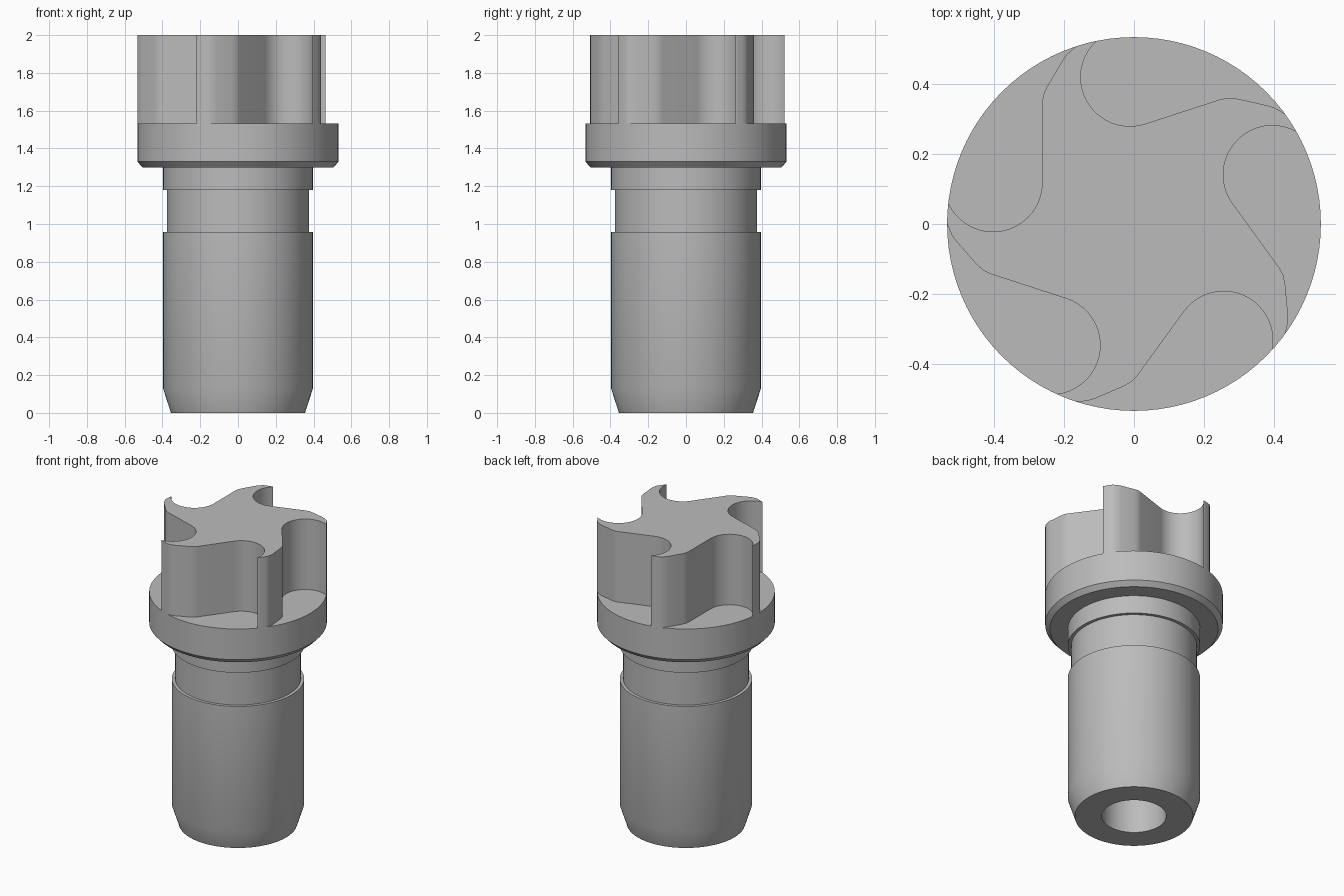
import bpy, bmesh, math
from math import cos, sin, radians, tau
from mathutils import Matrix, Vector

cube = bpy.data.objects.get("Cube")
if cube:
    bpy.data.objects.remove(cube, do_unlink=True)

RIM, DECK, TOP = 0.533, 1.533, 2.0

steel = bpy.data.materials.new("grey steel")
steel.use_nodes = True
colour = (0.5, 0.5, 0.5, 1)
steel.diffuse_color = colour
steel.node_tree.nodes["Principled BSDF"].inputs["Base Color"].default_value = colour


def finish(bm, name):
    bmesh.ops.recalc_face_normals(bm, faces=bm.faces)
    mesh = bpy.data.meshes.new(name)
    bm.to_mesh(mesh)
    bm.free()
    mesh.materials.append(steel)
    ob = bpy.data.objects.new(name, mesh)
    bpy.context.collection.objects.link(ob)
    bpy.ops.object.select_all(action="DESELECT")
    ob.select_set(True)
    bpy.context.view_layer.objects.active = ob
    bpy.ops.object.shade_smooth_by_angle(angle=radians(30))


def lathe(name, profile, steps=96):
    bm = bmesh.new()
    verts = [bm.verts.new((r, 0, z)) for r, z in profile]
    edges = [bm.edges.new(pair) for pair in zip(verts, verts[1:])]
    bmesh.ops.spin(bm, geom=verts + edges, axis=(0, 0, 1), cent=(0, 0, 0),
                   angle=tau, steps=steps, use_merge=True)
    bmesh.ops.remove_doubles(bm, verts=bm.verts, dist=1e-5)
    finish(bm, name)


def arc(cx, cy, r, start, end, steps):
    angles = [radians(start + (end - start) * i / steps) for i in range(steps + 1)]
    return [Vector((cx + r * cos(a), cy + r * sin(a), 0)) for a in angles]


# Shank with blind bore, retaining groove and chamfered flange
lathe("shank_and_flange", [
    (0, 0.8), (0.194, 0.8), (0.194, 0), (0.355, 0), (0.397, 0.13),
    (0.397, 0.957), (0.377, 0.957), (0.377, 1.18), (0.397, 1.18),
    (0.397, 1.3), (0.505, 1.3), (RIM, 1.33), (RIM, DECK), (0, DECK)])

# One flute of the cutter: hooked pocket, straight flank, rounded tooth tip, rim
flute = arc(-0.402, 0.118, 0.14, 205, 360, 20)
flute += [Vector((x, y, 0)) for x, y in (
    (-0.262, 0.345), (-0.259, 0.368), (-0.248, 0.392),
    (-0.203, 0.468), (-0.191, 0.484), (-0.177, 0.497))]
flute += arc(0, 0, RIM, 108, 102, 3)

# Five-toothed cutter head, made from turned copies of the flute
bm = bmesh.new()
outline = []
for k in range(5):
    turn = Matrix.Rotation(-k * tau / 5, 3, "Z")
    outline += [turn @ p for p in flute]
low = [bm.verts.new((p.x, p.y, DECK)) for p in outline]
high = [bm.verts.new((p.x, p.y, TOP)) for p in outline]
n = len(outline)
for i in range(n):
    j = (i + 1) % n
    bm.faces.new((low[i], low[j], high[j], high[i]))
bm.faces.new(high)
bm.faces.new(low[::-1])
finish(bm, "cutter_head")
